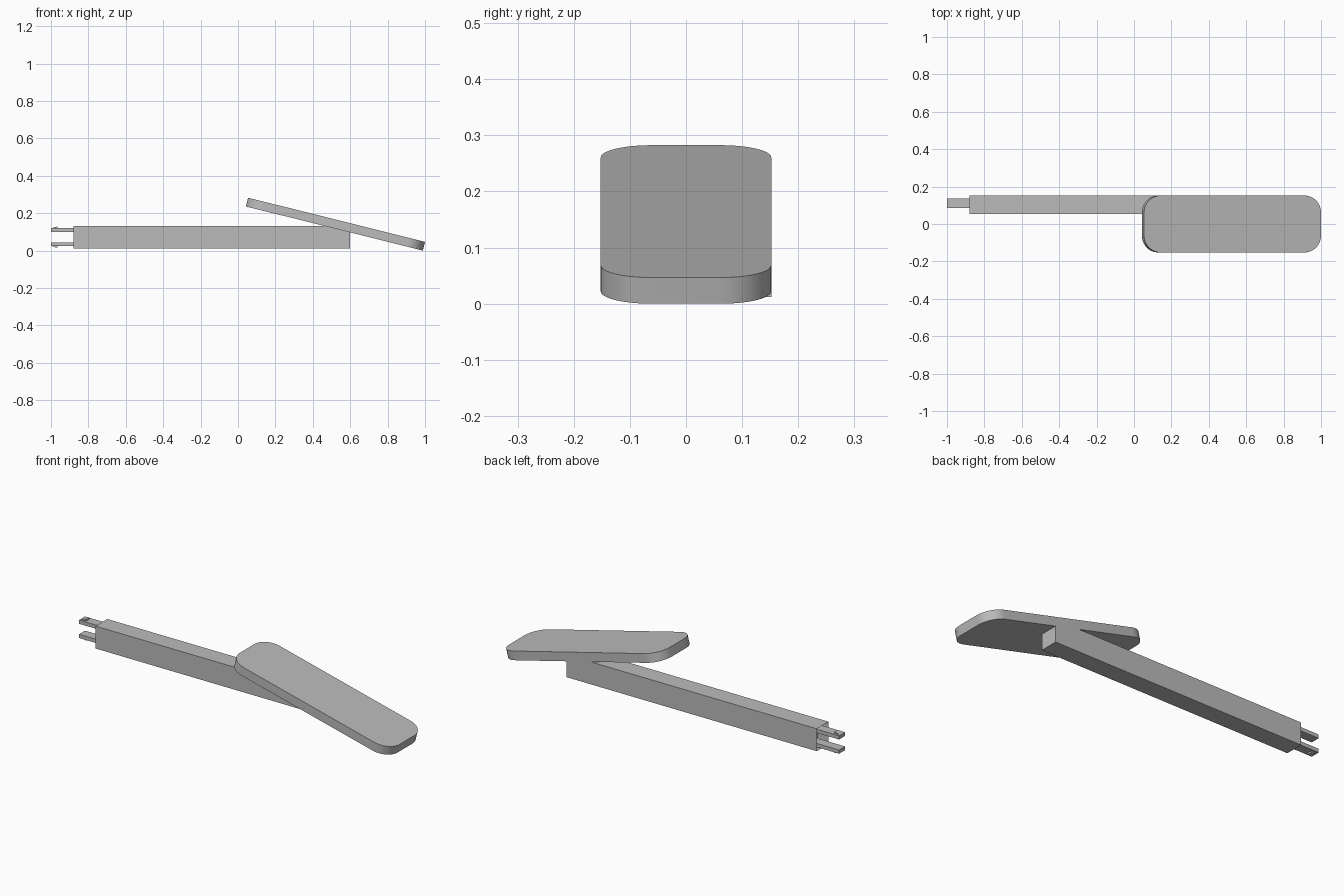
import bpy, bmesh, math
from mathutils import Matrix, Vector

cube = bpy.data.objects.get("Cube")
if cube:
    bpy.data.objects.remove(cube, do_unlink=True)

grey = bpy.data.materials.new("plain_grey")
grey.use_nodes = True
colour = (0.5, 0.5, 0.5, 1)
grey.diffuse_color = colour
grey.node_tree.nodes["Principled BSDF"].inputs["Base Color"].default_value = colour


def finish(name, bm):
    bmesh.ops.recalc_face_normals(bm, faces=bm.faces)
    mesh = bpy.data.meshes.new(name)
    bm.to_mesh(mesh)
    bm.free()
    mesh.materials.append(grey)
    obj = bpy.data.objects.new(name, mesh)
    bpy.context.collection.objects.link(obj)
    return obj


def box(low, high):
    low, high = Vector(low), Vector(high)
    bm = bmesh.new()
    bmesh.ops.create_cube(bm, size=1)
    bmesh.ops.scale(bm, vec=high - low, verts=bm.verts)
    bmesh.ops.translate(bm, vec=(low + high) / 2, verts=bm.verts)
    return bm


def extruded(name, profile, y0, y1):
    """Extrude an x-z outline along y."""
    bm = bmesh.new()
    face = bm.faces.new([bm.verts.new((x, y0, z)) for x, z in profile])
    new = bmesh.ops.extrude_face_region(bm, geom=[face])["geom"]
    verts = [v for v in new if isinstance(v, bmesh.types.BMVert)]
    bmesh.ops.translate(bm, vec=(0, y1 - y0, 0), verts=verts)
    return finish(name, bm)


# Long square arm with a hollow socket in its end
arm = box((-0.88, 0.053, 0.012), (0.6, 0.152, 0.132))
end = min(arm.faces, key=lambda f: f.calc_center_median().x)
bmesh.ops.inset_region(arm, faces=[end], thickness=0.012)
bmesh.ops.translate(arm, vec=(0.06, 0, 0), verts=end.verts)
finish("arm", arm)

# Two clip prongs, mirrored about the arm's centre height, each with an outer barb
for name, side in (("upper", 1), ("lower", -1)):
    def z(offset):
        return 0.072 + side * offset
    extruded(name + "_prong", [(-1, z(0.028)), (-0.82, z(0.028)),
                               (-0.82, z(0.048)), (-1, z(0.048))], 0.085, 0.135)
    extruded(name + "_barb", [(-0.995, z(0.047)), (-0.965, z(0.047)),
                              (-0.965, z(0.056)), (-0.98, z(0.054))], 0.095, 0.125)

# Tilted rounded paddle, its far top corner reaching the model's end
length, thick, radius = 0.975, 0.048, 0.09
paddle = box((-length, -0.152, -thick), (0, 0.152, 0))
upright = [e for e in paddle.edges
           if abs(e.verts[0].co.z - e.verts[1].co.z) > thick / 2]
bmesh.ops.bevel(paddle, geom=upright, offset=radius, segments=12,
                profile=0.5, affect='EDGES')
tilt = math.radians(14)
paddle.transform(Matrix.Translation((1, 0, thick * math.cos(tilt)))
                 @ Matrix.Rotation(tilt, 4, 'Y'))
obj = finish("paddle", paddle)
bpy.ops.object.select_all(action='DESELECT')
obj.select_set(True)
bpy.context.view_layer.objects.active = obj
bpy.ops.object.shade_smooth_by_angle(angle=math.radians(30))
